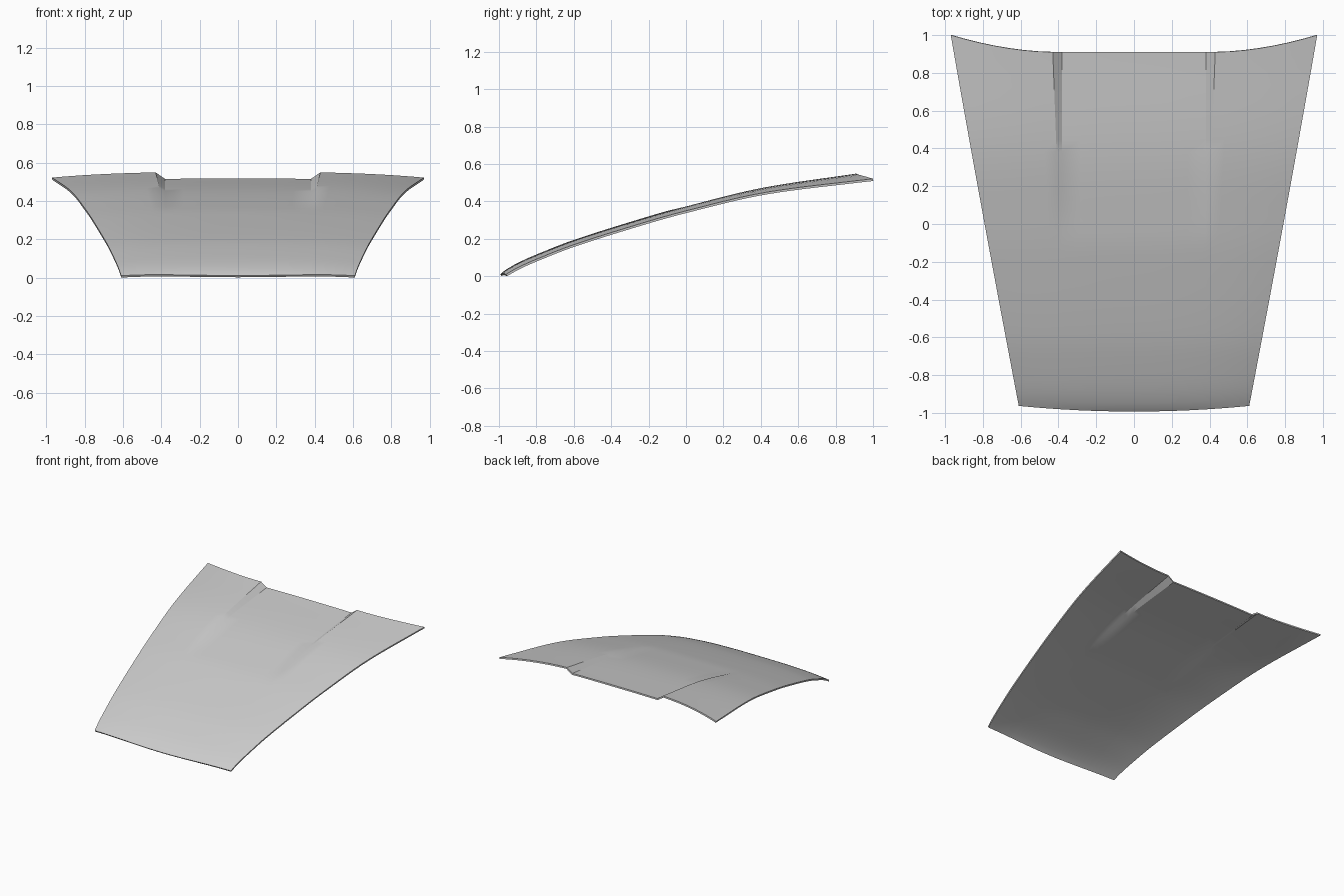
import bpy
import bmesh

cube = bpy.data.objects.get("Cube")
if cube:
    bpy.data.objects.remove(cube, do_unlink=True)

# Single grey sheet-metal colour
grey = bpy.data.materials.new("panel_grey")
grey.use_nodes = True
colour = (0.6, 0.6, 0.6, 1)
grey.diffuse_color = colour
grey.node_tree.nodes["Principled BSDF"].inputs["Base Color"].default_value = colour

# Lengthwise crown of the panel as (y, z)
CROWN = [(-1.0, 0.01), (-0.97, 0.036), (-0.9, 0.077), (-0.8, 0.122), (-0.6, 0.2),
         (-0.2, 0.326), (0.0, 0.382), (0.4, 0.48), (0.9, 0.557), (1.0, 0.572)]
CREASE, CREASE_WIDTH = 0.38, 0.05
RECESS_START, RECESS_DEPTH = -0.1, 0.036
COLS_IN, COLS_OUT, ROWS = 4, 8, 36


def crown(y):
    """Smooth curve through the crown points."""
    last = len(CROWN) - 1

    def slope(i):
        a, b = CROWN[max(i - 1, 0)], CROWN[min(i + 1, last)]
        return (b[1] - a[1]) / (b[0] - a[0])

    i = max(k for k in range(last) if k == 0 or CROWN[k][0] <= y)
    (y0, z0), (y1, z1) = CROWN[i], CROWN[i + 1]
    h = y1 - y0
    t = (y - y0) / h
    return (z0 * (1 + 2 * t) * (1 - t) ** 2 + z1 * t * t * (3 - 2 * t)
            + h * t * (1 - t) * (slope(i) * (1 - t) - slope(i + 1) * t))


def surface_point(col, v):
    """Column (signed, 0 at the centre) and length fraction to a point."""
    side = -1 if col < 0 else 1
    c = abs(col)
    fade = max(0, (v - 0.47) / 0.53)
    outer = CREASE + 0.012 + (CREASE_WIDTH - 0.012) * fade
    edge = 0.61 + 0.36 * v
    if c <= COLS_IN:
        x = CREASE * c / COLS_IN
    else:
        x = outer + (edge - outer) * (c - COLS_IN - 1) / (COLS_OUT - 1)
    s = x / edge
    # Bowed front edge, and rear corners swept backwards
    front = -0.993 + 0.03 * s * s
    sweep = max(0, (x - 0.43) / 0.54)
    rear = 0.91 + 0.09 * sweep ** 1.8
    y = front + (rear - front) * v
    # Sides fall away, and the centre sinks towards the rear
    z = crown(y) - (0.025 + 0.02 * v ** 4) * s ** 3
    if c <= COLS_IN:
        z -= RECESS_DEPTH * max(0, (y - RECESS_START) / (0.91 - RECESS_START))
    return side * x, y, z


# Bonnet skin, with rows closer together near the nose
bm = bmesh.new()
half = COLS_IN + COLS_OUT
grid = [[bm.verts.new(surface_point(c, (r / ROWS) ** 1.3)) for c in range(-half, half + 1)]
        for r in range(ROWS + 1)]
for low, high in zip(grid, grid[1:]):
    for i in range(2 * half):
        bm.faces.new((low[i], low[i + 1], high[i + 1], high[i]))
mesh = bpy.data.meshes.new("bonnet_panel")
bm.to_mesh(mesh)
bm.free()
mesh.materials.append(grey)
bonnet = bpy.data.objects.new("bonnet_panel", mesh)
bpy.context.collection.objects.link(bonnet)

# Sheet thickness below the skin
bpy.context.view_layer.objects.active = bonnet
bonnet.select_set(True)
sheet = bonnet.modifiers.new("sheet_thickness", 'SOLIDIFY')
sheet.thickness = 0.012
sheet.offset = -1
bpy.ops.object.modifier_apply(modifier=sheet.name)
bpy.ops.object.shade_smooth_by_angle(angle=0.52)

# Rest the lowest edge on the ground
lowest = min(v.co.z for v in mesh.vertices)
for v in mesh.vertices:
    v.co.z -= lowest
